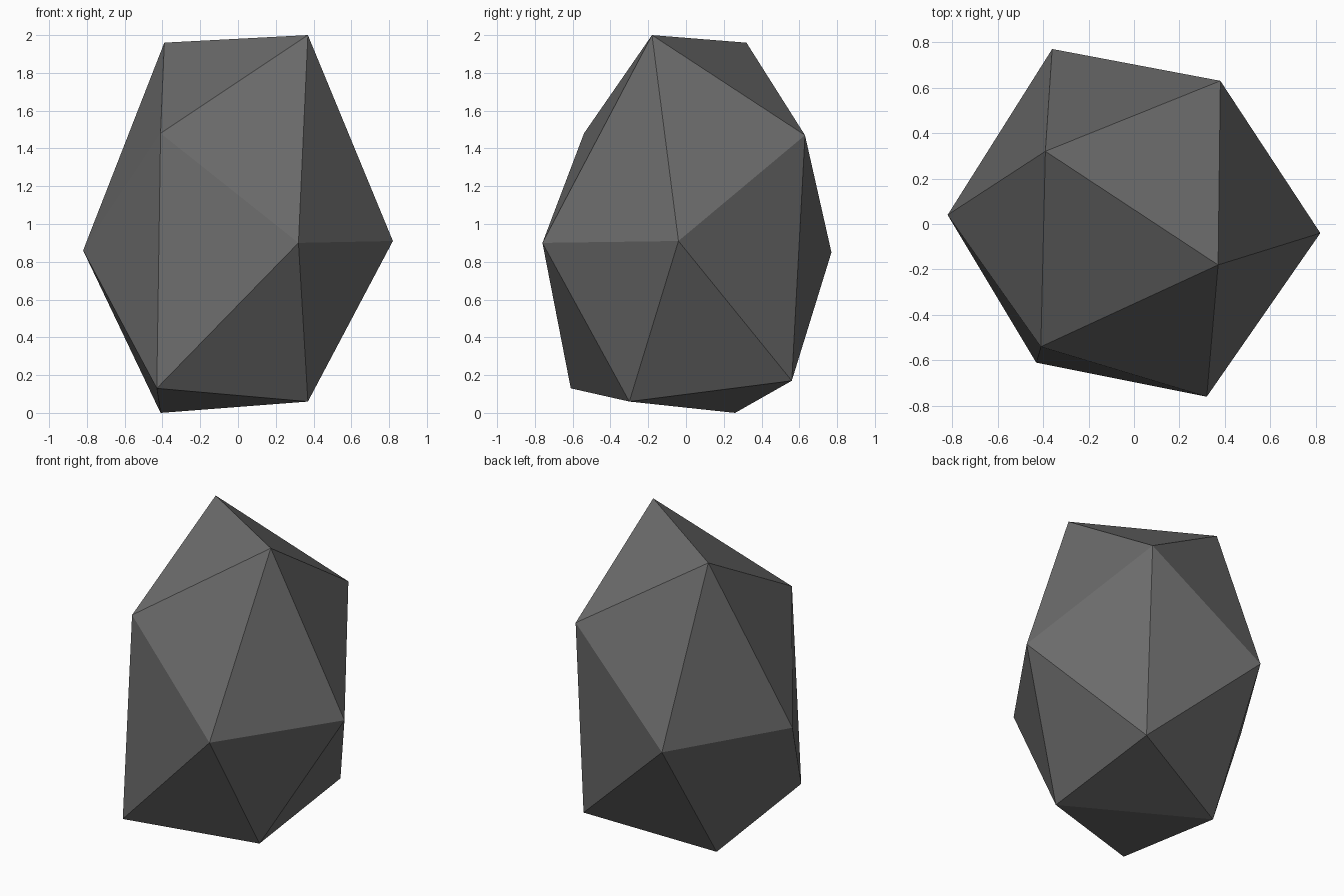
import bpy
import bmesh

# Remove the default cube only
default_cube = bpy.data.objects.get("Cube")
if default_cube:
    bpy.data.objects.remove(default_cube, do_unlink=True)


def make_material(name, grey):
    """One flat colour, shown in the viewport and in a render."""
    material = bpy.data.materials.new(name)
    material.use_nodes = True
    colour = (grey, grey, grey, 1)
    material.diffuse_color = colour
    shader = material.node_tree.nodes["Principled BSDF"]
    shader.inputs["Base Color"].default_value = colour
    shader.inputs["Roughness"].default_value = 0.9
    return material


def make_faceted_stone(name, corners, material):
    """Wrap a tight, flat-faced shell around the corner points."""
    mesh = bpy.data.meshes.new(name)
    bm = bmesh.new()
    for corner in corners:
        bm.verts.new(corner)
    bmesh.ops.convex_hull(bm, input=bm.verts[:])
    bmesh.ops.recalc_face_normals(bm, faces=bm.faces[:])
    for face in bm.faces:
        face.smooth = False
    bm.to_mesh(mesh)
    bm.free()
    mesh.materials.append(material)
    stone = bpy.data.objects.new(name, mesh)
    bpy.context.scene.collection.objects.link(stone)
    return stone


# Corners of the stone, an uneven stretched icosahedron, from crown to base
crown = [(.37, -.18, 2), (-.39, .32, 1.96)]
shoulders = [(-.41, -.54, 1.48), (.38, .63, 1.47)]
waist = [(.32, -.76, .9), (.82, -.04, .91), (-.36, .77, .85), (-.82, .04, .86)]
base = [(-.43, -.61, .13), (.37, -.3, .06), (-.41, .26, 0), (.37, .56, .17)]

stone_grey = make_material("dark stone grey", 0.147)
make_faceted_stone("rock", crown + shoulders + waist + base, stone_grey)
